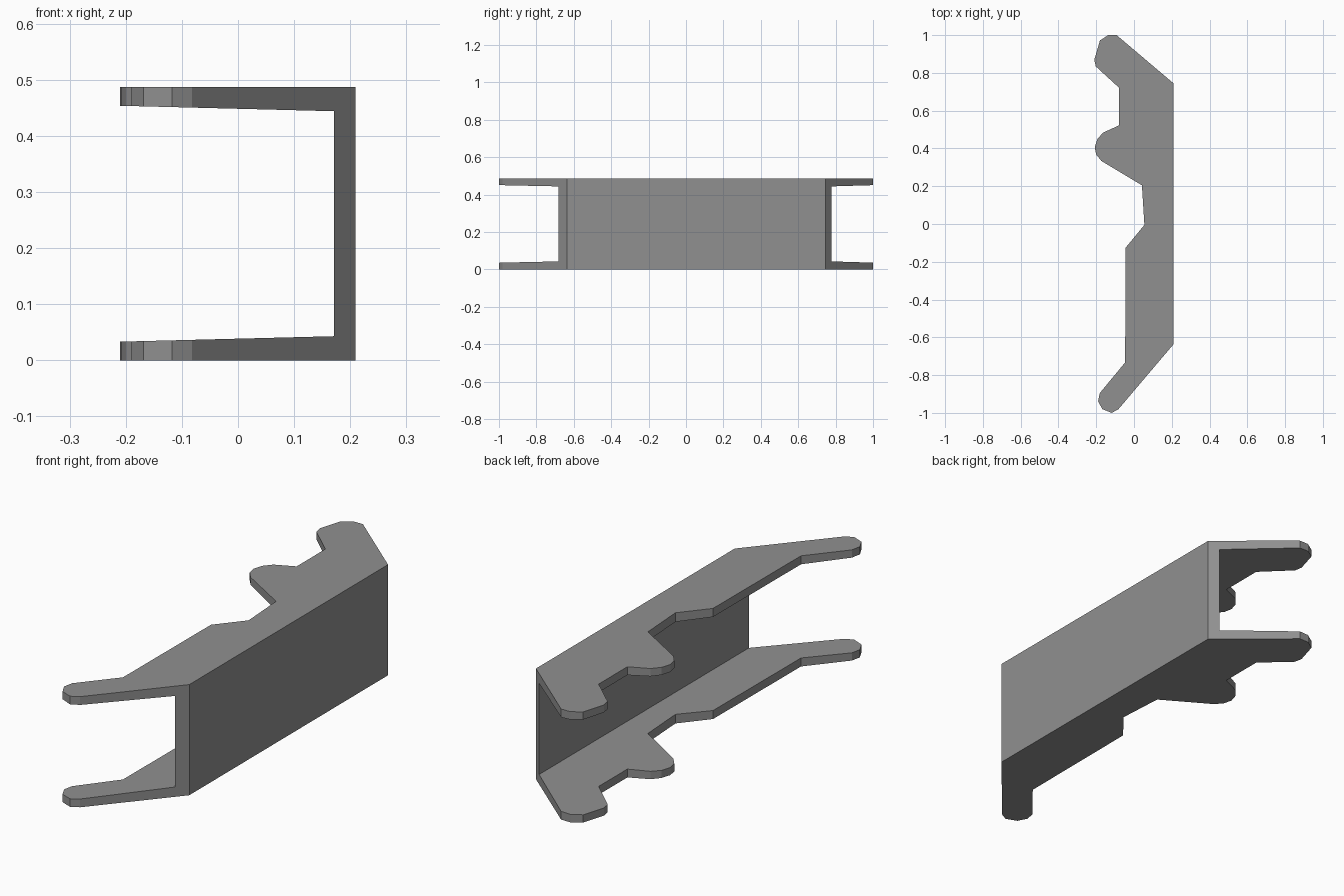
import bpy, bmesh
from mathutils import Vector

if "Cube" in bpy.data.objects:
    bpy.data.objects.remove(bpy.data.objects["Cube"])

HEIGHT = 0.487


def prism(name, points, offset):
    """Extrude a closed polygon of 3D points along offset."""
    bm = bmesh.new()
    face = bm.faces.new([bm.verts.new(p) for p in points])
    res = bmesh.ops.extrude_face_region(bm, geom=[face])
    verts = [v for v in res["geom"] if isinstance(v, bmesh.types.BMVert)]
    bmesh.ops.translate(bm, verts=verts, vec=Vector(offset))
    bmesh.ops.recalc_face_normals(bm, faces=bm.faces)
    mesh = bpy.data.meshes.new(name)
    bm.to_mesh(mesh)
    bm.free()
    obj = bpy.data.objects.new(name, mesh)
    bpy.context.collection.objects.link(obj)
    return obj


# Bracket outline seen from above
outline = [
    (0.209, 0.745), (-0.092, 1.0), (-0.137, 1.0), (-0.18, 0.972),     # rear arm
    (-0.21, 0.87), (-0.203, 0.835), (-0.08, 0.722),
    (-0.08, 0.522), (-0.165, 0.483), (-0.195, 0.448), (-0.208, 0.405),  # rounded lobe
    (-0.2, 0.367), (-0.172, 0.333), (0.042, 0.205),
    (0.055, -0.005), (-0.044, -0.125), (-0.047, -0.733),               # waist
    (-0.181, -0.895), (-0.19, -0.938), (-0.168, -0.98),                # front arm
    (-0.118, -1.0), (-0.082, -0.98), (0.209, -0.637),
]
bracket = prism("channel_bracket", [(x, y, 0) for x, y in outline], (0, 0, HEIGHT))

# Tapered hollow between the two flanges, open towards -x
half = [(0.171, 0.043), (-0.3, 0.031)]
section = half + [(x, HEIGHT - z) for x, z in reversed(half)]
cutter = prism("hollow_cutter", [(x, -1.2, z) for x, z in section], (0, 2.4, 0))
cutter.hide_render = True

mod = bracket.modifiers.new("hollow", 'BOOLEAN')
mod.operation = 'DIFFERENCE'
mod.solver = 'EXACT'
mod.object = cutter

# Bake the cut and drop the helper
graph = bpy.context.evaluated_depsgraph_get()
baked = bpy.data.meshes.new_from_object(bracket.evaluated_get(graph))
bracket.modifiers.clear()
bracket.data = baked
bpy.data.objects.remove(cutter)

# Dark grey metal
steel = bpy.data.materials.new("dark_grey")
steel.diffuse_color = (0.28, 0.28, 0.28, 1)
steel.use_nodes = True
steel.node_tree.nodes["Principled BSDF"].inputs["Base Color"].default_value = steel.diffuse_color
bracket.data.materials.clear()
bracket.data.materials.append(steel)
